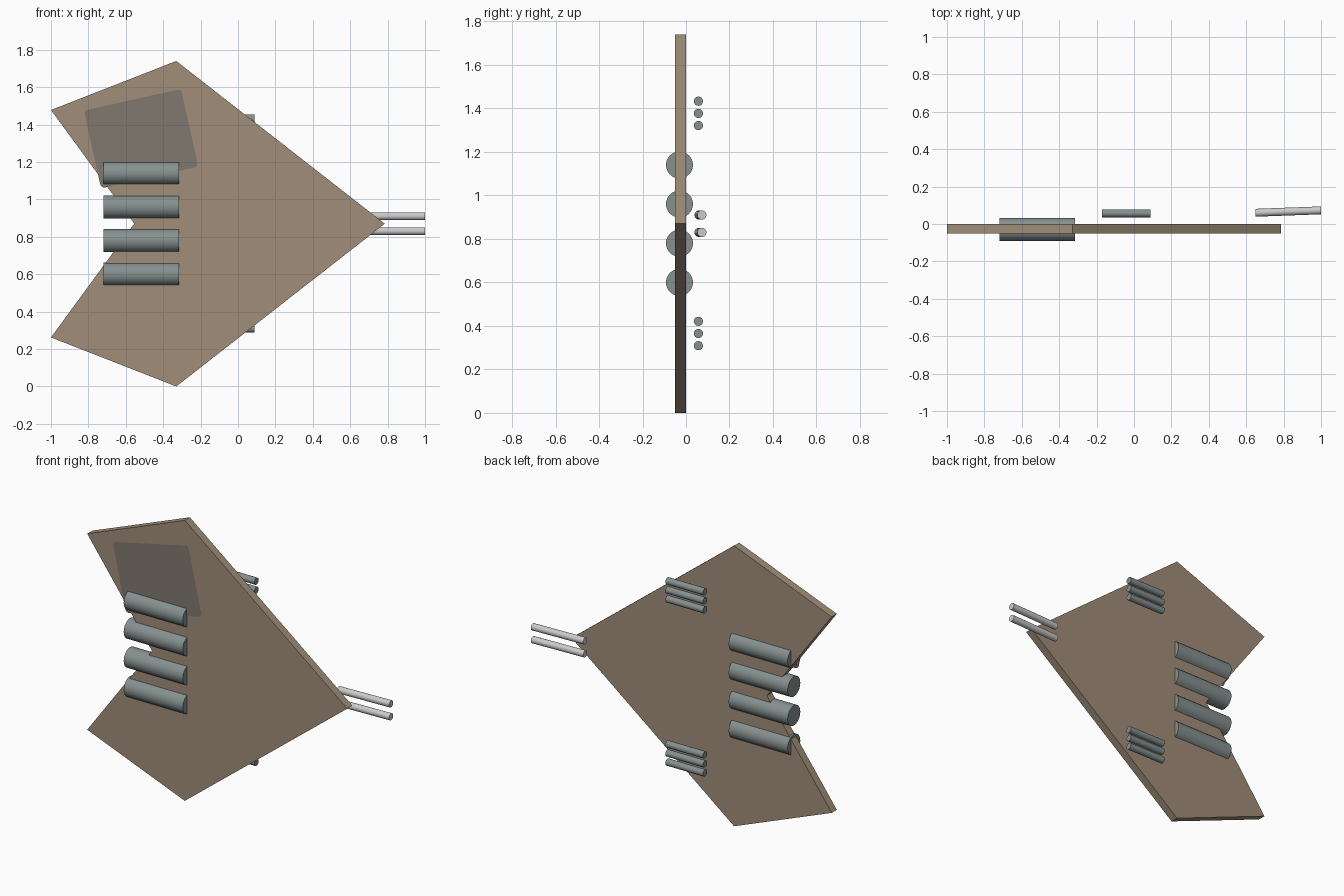
import bpy, bmesh, math
from mathutils import Vector

if "Cube" in bpy.data.objects:
    bpy.data.objects.remove(bpy.data.objects["Cube"])


def material(name, rgb):
    m = bpy.data.materials.new(name)
    m.diffuse_color = (*rgb, 1)
    m.use_nodes = True
    m.node_tree.nodes["Principled BSDF"].inputs["Base Color"].default_value = m.diffuse_color
    return m


def plate(name, points, y_front, thickness, mat):
    """Flat outline in x/z, facing -y, extruded towards +y."""
    bm = bmesh.new()
    face = bm.faces.new([bm.verts.new((x, y_front, z)) for x, z in points])
    if thickness:
        out = bmesh.ops.extrude_face_region(bm, geom=[face])
        moved = [v for v in out["geom"] if isinstance(v, bmesh.types.BMVert)]
        bmesh.ops.translate(bm, verts=moved, vec=(0, thickness, 0))
    bmesh.ops.recalc_face_normals(bm, faces=bm.faces)
    if not thickness and face.normal.y > 0:
        face.normal_flip()
    mesh = bpy.data.meshes.new(name)
    bm.to_mesh(mesh)
    bm.free()
    obj = bpy.data.objects.new(name, mesh)
    bpy.context.collection.objects.link(obj)
    mesh.materials.append(mat)
    return obj


def rod(name, start, end, radius, mat=None):
    """Capped cylinder between two points."""
    a, b = Vector(start), Vector(end)
    bpy.ops.mesh.primitive_cylinder_add(vertices=32, radius=radius, depth=(b - a).length,
                                        location=(a + b) / 2)
    obj = bpy.context.object
    obj.name = name
    obj.rotation_euler = (b - a).to_track_quat('Z', 'Y').to_euler()
    if mat:
        obj.data.materials.append(mat)
    bpy.ops.object.shade_smooth_by_angle()
    return obj


hull_mat = material("hull_tan", (0.35, 0.27, 0.19))
metal_mat = material("engine_grey", (0.24, 0.28, 0.28))
panel_mat = material("panel_brown", (0.22, 0.19, 0.16))
MID = 0.87

# Arrow-shaped hull, symmetric about the middle height
half = [(0.785, 0), (-0.33, 0.87), (-1.0, 0.608), (-0.555, 0)]
outline = [(x, MID + z) for x, z in half] + [(x, MID - z) for x, z in half[2:0:-1]]
plate("hull", outline, -0.05, 0.05, hull_mat)

# Thin tilted panel with rounded corners on the upper wing
tilt, hw, hh, r = math.radians(12.5), 0.266, 0.213, 0.022
panel = []
for i, (sx, sz) in enumerate([(1, 1), (-1, 1), (-1, -1), (1, -1)]):
    for k in range(5):
        a = math.radians(90 * i + 22.5 * k)
        u = sx * (hw - r) + r * math.cos(a)
        v = sz * (hh - r) + r * math.sin(a)
        panel.append((-0.518 + u * math.cos(tilt) - v * math.sin(tilt),
                      1.325 + u * math.sin(tilt) + v * math.cos(tilt)))
plate("wing_panel", panel, -0.0525, 0, panel_mat)

# Four rear engines
for i in range(4):
    z = 0.60 + 0.18 * i
    rod(f"engine_{i + 1}", (-0.72, -0.03, z), (-0.315, -0.03, z), 0.062, metal_mat)

# Two groups of three tubes on the back of the wings
for side, base in (("lower", 0.309), ("upper", 1.321)):
    for i in range(3):
        z = base + 0.056 * i
        rod(f"{side}_tube_{i + 1}", (-0.17, 0.057, z), (0.087, 0.057, z), 0.021, metal_mat)

# Pair of slightly raised nose barrels
for name, z in (("lower", 0.83), ("upper", 0.91)):
    rod(f"{name}_nose_barrel", (0.65, 0.06, z), (1.0, 0.073, z), 0.021)
